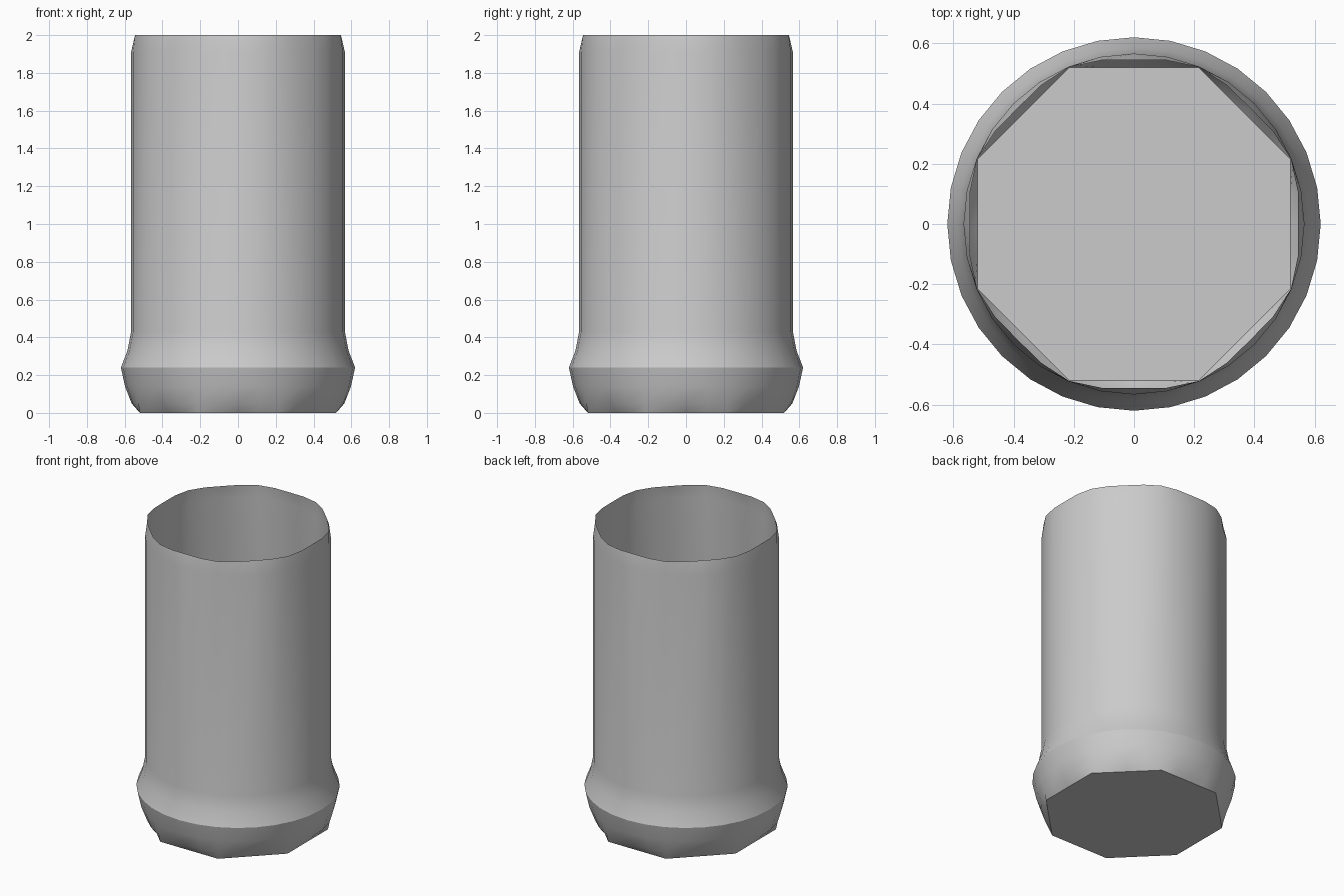
import bpy, bmesh, math

cube = bpy.data.objects.get("Cube")
if cube:
    bpy.data.objects.remove(cube, do_unlink=True)

SIDES = 32


def plain_material(name, rgb):
    mat = bpy.data.materials.new(name)
    mat.use_nodes = True
    colour = (*rgb, 1.0)
    mat.diffuse_color = colour
    mat.node_tree.nodes["Principled BSDF"].inputs["Base Color"].default_value = colour
    return mat


def offset_from_flat(a):
    """Angle from the middle of the nearest side of an octagon."""
    step = math.pi / 4
    return abs((a + step / 2) % step - step / 2)


def round_ring(radius):
    return lambda a: radius


def octagon_ring(corner):
    return lambda a: corner * math.cos(math.pi / 8) / math.cos(offset_from_flat(a))


def scalloped_ring(flat, corner):
    return lambda a: flat + (corner - flat) * offset_from_flat(a) / (math.pi / 8)


# Thin open cup: octagonal floor, flared foot, straight wall, pinched rim
profile = [
    (0.0, octagon_ring(0.562)),
    (0.05, scalloped_ring(0.563, 0.572)),
    (0.14, round_ring(0.598)),
    (0.24, round_ring(0.62)),
    (0.33, round_ring(0.585)),
    (0.43, round_ring(0.566)),
    (1.91, round_ring(0.566)),
    (2.0, scalloped_ring(0.545, 0.564)),
]

bm = bmesh.new()
rings = []
for z, radius in profile:
    ring = []
    for i in range(SIDES):
        a = math.tau * i / SIDES
        r = radius(a)
        ring.append(bm.verts.new((r * math.cos(a), r * math.sin(a), z)))
    rings.append(ring)

for low, high in zip(rings, rings[1:]):
    for i in range(SIDES):
        j = (i + 1) % SIDES
        bm.faces.new((low[i], low[j], high[j], high[i]))

# Flat floor closing the foot
bm.faces.new(list(reversed(rings[0])))

mesh = bpy.data.meshes.new("cup")
bm.to_mesh(mesh)
bm.free()
mesh.materials.append(plain_material("plain grey", (0.6, 0.6, 0.6)))

cup = bpy.data.objects.new("cup", mesh)
bpy.context.collection.objects.link(cup)
bpy.ops.object.select_all(action='DESELECT')
cup.select_set(True)
bpy.context.view_layer.objects.active = cup
bpy.ops.object.shade_smooth_by_angle(angle=math.radians(32))
